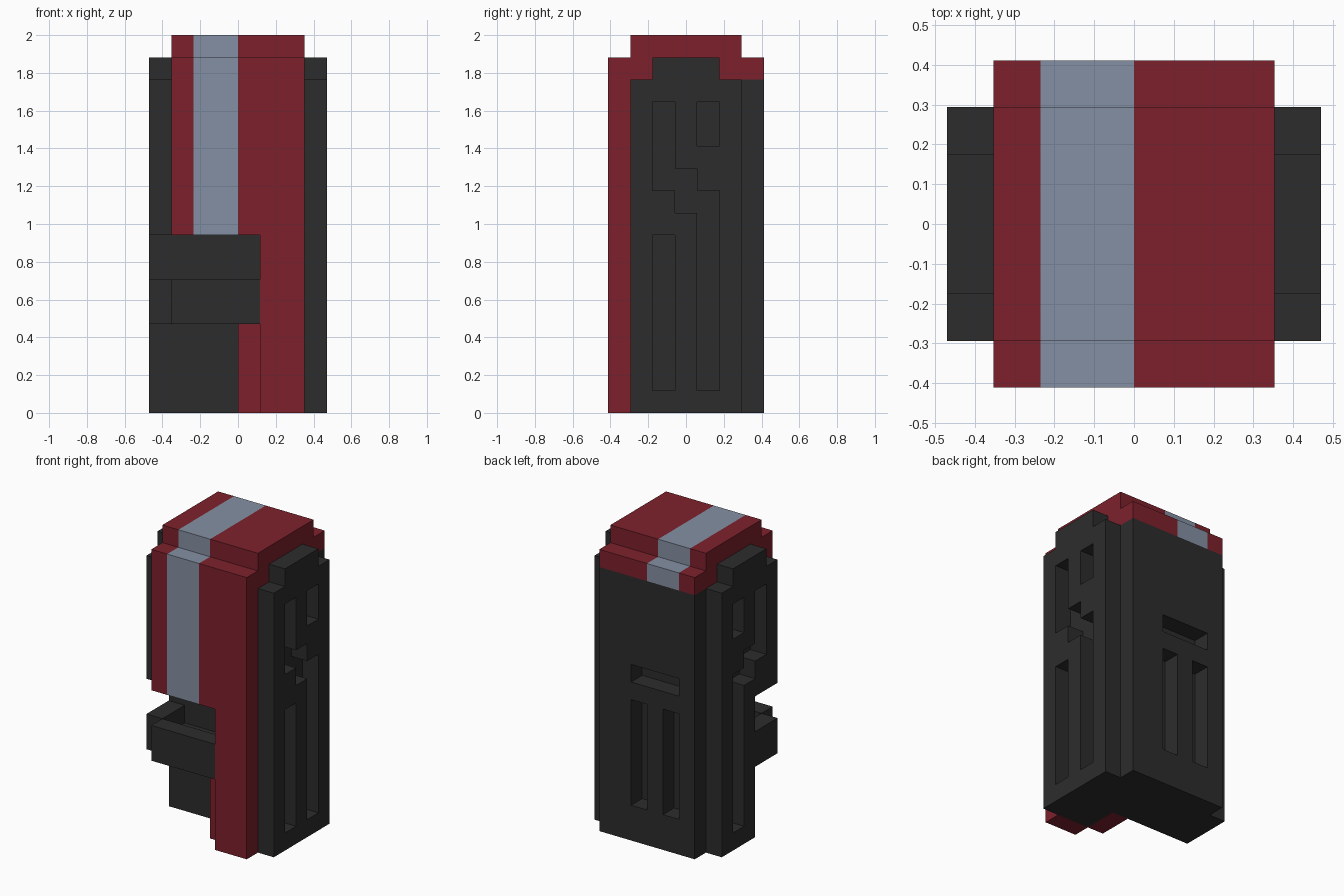
import bpy, bmesh
from mathutils import Vector

cube = bpy.data.objects.get("Cube")
if cube:
    bpy.data.objects.remove(cube, do_unlink=True)

U = 2 / 17  # one block


def material(name, rgb):
    m = bpy.data.materials.new(name)
    m.use_nodes = True
    m.diffuse_color = (*rgb, 1)
    bsdf = next(n for n in m.node_tree.nodes if n.type == 'BSDF_PRINCIPLED')
    bsdf.inputs["Base Color"].default_value = (*rgb, 1)
    return m


RED = material("dark red", (0.207, 0.0152, 0.0252))
STRIPE = material("blue grey", (0.235, 0.279, 0.366))
DARK = material("charcoal", (0.0252, 0.0252, 0.0252))


def cells(box):
    x0, x1, y0, y1, z0, z1 = box
    return {(x, y, z) for x in range(x0, x1)
            for y in range(y0, y1) for z in range(z0, z1)}


def block_part(name, mats, boxes, holes=()):
    """Union of block boxes (x0,x1,y0,y1,z0,z1) minus holes, as one closed shell.
    x runs -4..4, y runs 0..7 from the front, z runs 0..17."""
    solid = set().union(*map(cells, boxes)).difference(*map(cells, holes))
    bm = bmesh.new()
    for c in solid:
        for axis in range(3):
            for side in (0, 1):
                n = list(c)
                n[axis] += 2 * side - 1
                if tuple(n) in solid:
                    continue
                a, b = (axis + 1) % 3, (axis + 2) % 3
                corners = []
                for da, db in ((0, 0), (1, 0), (1, 1), (0, 1)):
                    p = Vector(c)
                    p[axis] += side
                    p[a] += da
                    p[b] += db
                    p.y -= 3.5
                    corners.append(bm.verts.new(p * U))
                f = bm.faces.new(corners if side else corners[::-1])
                # the painted stripe runs over blocks x = -2 to 0
                if len(mats) > 1 and -2 <= c[0] < 0:
                    f.material_index = 1
    bmesh.ops.remove_doubles(bm, verts=bm.verts[:], dist=U * 0.01)
    bmesh.ops.dissolve_limit(bm, angle_limit=0.01, verts=bm.verts[:],
                             edges=bm.edges[:], delimit={'MATERIAL'})
    me = bpy.data.meshes.new(name)
    bm.to_mesh(me)
    bm.free()
    for m in mats:
        me.materials.append(m)
    ob = bpy.data.objects.new(name, me)
    bpy.context.collection.objects.link(ob)
    return ob


# Inner body, notched at the front right
block_part("core", [DARK],
           [(-3, 3, 1, 6, 0, 15)],
           [(-3, 1, 1, 3, 4, 8), (-3, 1, 1, 3, 0, 4)])
block_part("inner_leg", [RED], [(0, 1, 1, 3, 0, 4)])

# Front shell and stepped lid, both crossed by the stripe
block_part("front_shell", [RED, STRIPE],
           [(-3, 3, 0, 1, 0, 15)], [(-3, 1, 0, 1, 0, 8)])
block_part("lid", [RED, STRIPE],
           [(-3, 3, 0, 7, 15, 16), (-3, 3, 1, 6, 16, 17)])

# Back plate with three slots
block_part("back_plate", [DARK], [(-3, 3, 6, 7, 0, 15)],
           [(-2, 1, 6, 7, 9, 10), (0, 1, 6, 7, 2, 8), (-2, -1, 6, 7, 2, 8)])

# Side panels with the stepped groove and slots (y0, y1, z0, z1)
GROOVES = [(2, 3, 1, 8), (4, 5, 12, 14), (2, 3, 10, 14), (3, 4, 9, 11), (4, 5, 1, 10)]
for name, x, extra in (("left_panel", 3, []), ("right_panel", -4, [(1, 3, 0, 8)])):
    block_part(name, [DARK],
               [(x, x + 1, 1, 6, 0, 15), (x, x + 1, 2, 5, 15, 16)],
               [(x, x + 1, *g) for g in GROOVES + extra])

# Open tray in the notch
block_part("tray", [DARK],
           [(-3, 1, 0, 1, 4, 6), (-4, -3, 1, 3, 4, 6), (-3, 1, 1, 3, 4, 5)])
